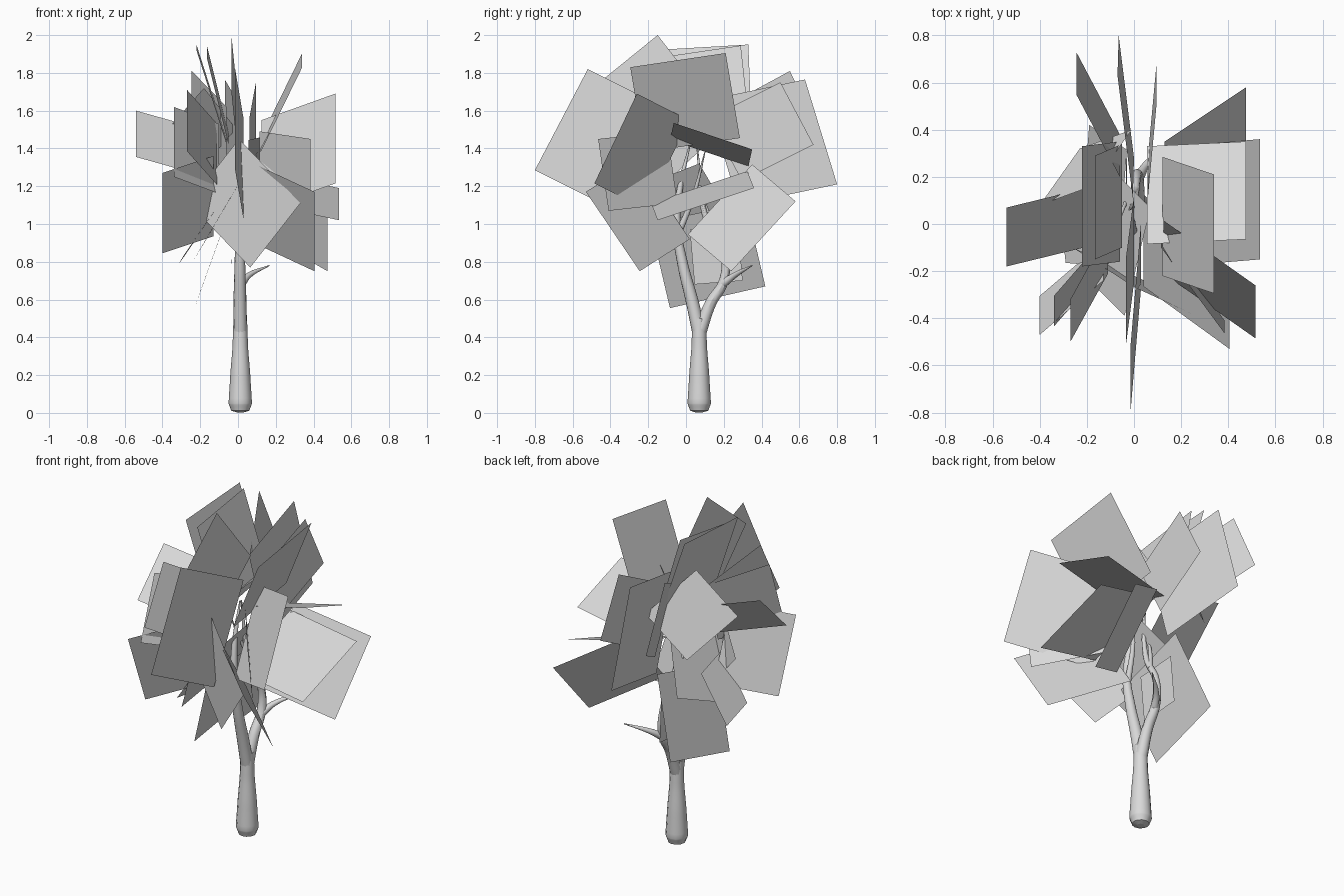
import bpy
from mathutils import Vector

default_cube = bpy.data.objects.get("Cube")
if default_cube:
    bpy.data.objects.remove(default_cube, do_unlink=True)


def make_material(name, colour):
    material = bpy.data.materials.new(name)
    material.use_nodes = True
    material.diffuse_color = colour
    material.node_tree.nodes["Principled BSDF"].inputs["Base Color"].default_value = colour
    return material


pale_grey = make_material("pale grey", (0.7, 0.7, 0.7, 1))


def add_limb(name, points):
    """Tapered round limb; every point is x, y, z, radius."""
    curve = bpy.data.curves.new(name, "CURVE")
    curve.dimensions = "3D"
    curve.bevel_depth = 1
    curve.bevel_resolution = 4
    curve.resolution_u = 6
    curve.use_fill_caps = True
    spline = curve.splines.new("BEZIER")
    spline.bezier_points.add(len(points) - 1)
    for knot, (x, y, z, radius) in zip(spline.bezier_points, points):
        knot.co = (x, y, z)
        knot.radius = radius
        knot.handle_left_type = knot.handle_right_type = "AUTO"
    limb = bpy.data.objects.new(name, curve)
    bpy.context.collection.objects.link(limb)
    # Turn the limb into a smooth mesh
    bpy.ops.object.select_all(action="DESELECT")
    limb.select_set(True)
    bpy.context.view_layer.objects.active = limb
    bpy.ops.object.convert(target="MESH")
    limb = bpy.context.object
    limb.data.materials.clear()
    limb.data.materials.append(pale_grey)
    bpy.ops.object.shade_smooth_by_angle()
    return limb


def add_leaf(name, corner, along, across):
    """Flat four-cornered leaf card from one corner and its two neighbours."""
    a, b, d = Vector(corner), Vector(along), Vector(across)
    mesh = bpy.data.meshes.new(name)
    mesh.from_pydata([a, b, b + d - a, d], [], [(0, 1, 2, 3)])
    mesh.materials.append(pale_grey)
    leaf = bpy.data.objects.new(name, mesh)
    bpy.context.collection.objects.link(leaf)
    return leaf


# Trunk and forked branches
add_limb("trunk", [(.012, .07, .003, .02), (.012, .07, .012, .048), (.012, .07, .05, .062),
                   (.012, .07, .2, .053), (.012, .07, .35, .041), (.012, .07, .5, .036)])
add_limb("front_branch", [(.012, .07, .42, .036), (.01, .035, .58, .034), (.01, -.02, .8, .028),
                          (.01, -.05, 1, .022), (0, -.03, 1.2, .015), (0, .02, 1.42, .004)])
add_limb("back_branch", [(.012, .07, .42, .036), (.015, .13, .58, .03), (.015, .2, .7, .025),
                         (.01, .2, .85, .02), (0, .1, 1.05, .016), (-.02, .06, 1.4, .004)])
add_limb("side_twig", [(.015, .19, .68, .024), (.06, .26, .73, .015), (.165, .35, .78, .003)])
add_limb("upper_twig", [(.01, -.04, .95, .018), (.04, .04, 1.15, .012), (.1, .1, 1.38, .003)])
add_limb("right_twig", [(.01, .15, .95, .016), (-.03, .1, 1.1, .01), (-.06, .02, 1.3, .003)])

# Upright leaves around the middle
add_leaf("front_upright_leaf", (-.015, -.8, 1.285), (-.015, -.52, 1.82), (.03, -.27, 1.02))
add_leaf("top_upright_leaf", (-.035, -.15, 2), (-.035, -.52, 1.7), (0, .12, 1.65))
add_leaf("back_upright_leaf", (-.065, .8, 1.21), (-.07, .63, 1.765), (0, .28, 1.1))
add_leaf("back_inner_leaf", (.095, .5, 1.75), (.095, .675, 1.42), (.06, .12, 1.56))
add_leaf("back_right_leaf", (-.245, .55, 1.81), (-.245, .73, 1.44), (-.06, .2, 1.62))

# Leaning crown leaves
add_leaf("crown_outer_leaf", (-.22, -.18, 1.92), (-.22, .33, 1.95), (-.06, -.16, 1.42))
add_leaf("crown_inner_leaf", (-.165, -.15, 1.88), (-.165, .29, 1.945), (-.05, -.1, 1.42))
add_leaf("crown_left_leaf", (.34, -.295, 1.83), (.34, .21, 1.905), (.12, -.22, 1.38))

# Leaves on the left
add_leaf("left_front_leaf", (.515, -.26, 1.69), (.515, -.485, 1.215), (.125, .015, 1.55))
add_leaf("left_flat_leaf", (.475, -.065, 1.535), (.475, .35, 1.395), (.055, -.085, 1.445))
add_leaf("left_sloped_leaf", (.535, -.15, 1.02), (.535, .36, 1.19), (.12, -.185, 1.11))
add_leaf("left_back_leaf", (.475, .24, .75), (.475, .58, 1.12), (.13, .01, .945))
add_leaf("left_low_leaf", (.405, -.245, .75), (.405, -.53, 1.17), (.04, .02, .92))
add_leaf("left_inner_leaf", (.385, -.465, 1.45), (.385, -.41, 1.07), (.115, -.1, 1.49))

# Leaves on the front and underneath
add_leaf("front_facing_leaf", (.065, -.25, .77), (.33, -.42, 1.11), (-.26, -.1, 1.11))
add_leaf("hanging_leaf", (-.23, -.085, .555), (-.19, .42, .67), (-.07, -.19, 1))
add_leaf("small_hanging_leaf", (-.035, .045, .68), (-.035, .3, .7), (-.03, .02, .97))

# Leaves on the right
add_leaf("right_outer_leaf", (-.54, -.18, 1.355), (-.54, .07, 1.6), (-.13, -.08, 1.24))
add_leaf("right_low_leaf", (-.4, -.47, 1.27), (-.4, -.305, .845), (-.13, -.24, 1.36))
add_leaf("right_middle_leaf", (-.34, -.305, 1.62), (-.34, -.435, 1.25), (-.1, -.03, 1.53))
add_leaf("right_high_leaf", (-.27, -.32, 1.71), (-.27, -.5, 1.385), (-.11, -.03, 1.53))
add_leaf("right_back_leaf", (-.4, .08, 1.47), (-.18, .16, 1.72), (-.23, .32, 1.254))
add_leaf("right_drooping_leaf", (-.29, -.165, .83), (-.315, .065, .785), (-.11, -.18, 1.09))
add_leaf("right_inner_leaf", (-.24, -.19, .8), (-.13, .27, .98), (-.04, -.39, 1.14))
